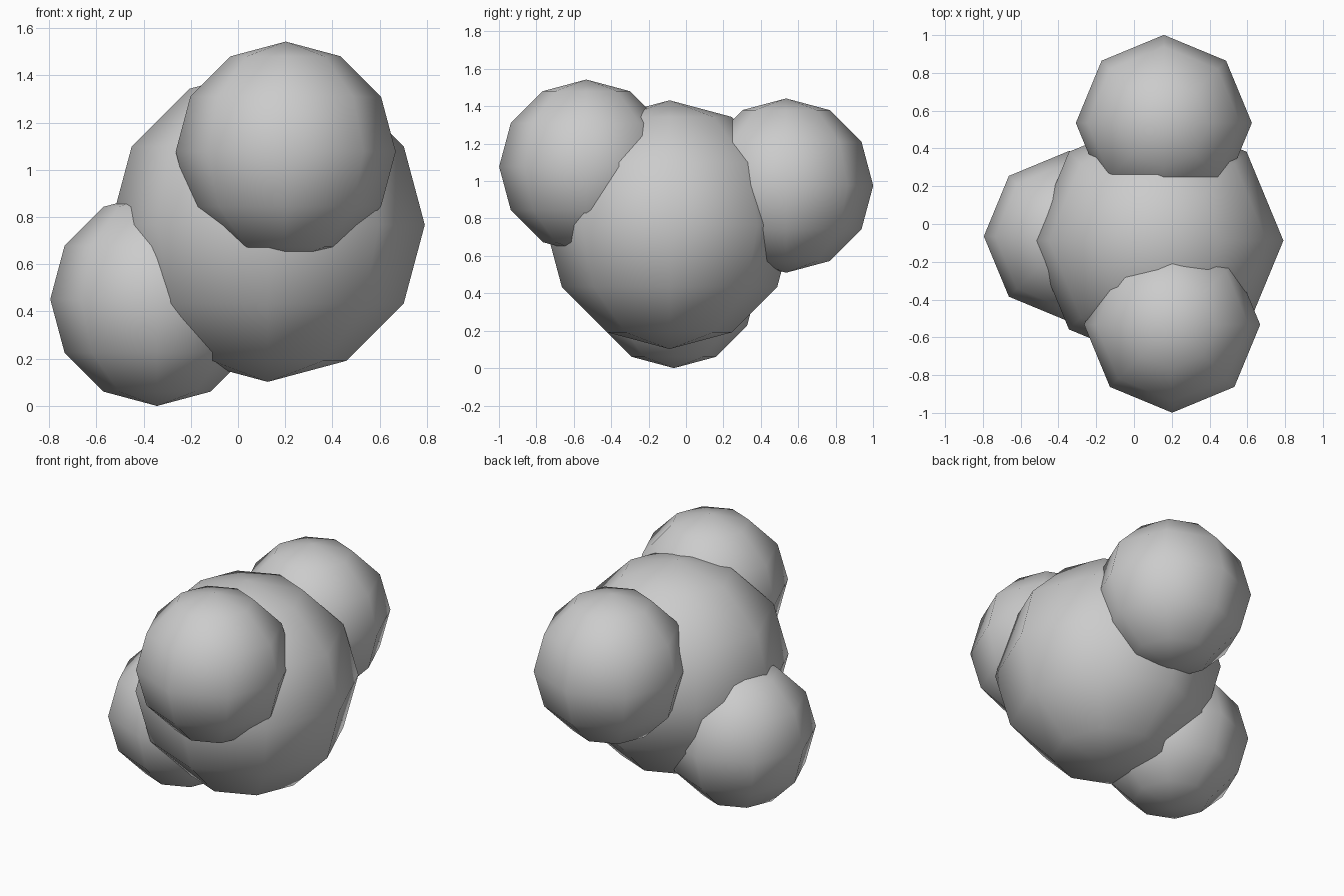
import bpy

cube = bpy.data.objects.get("Cube")
if cube:
    bpy.data.objects.remove(cube, do_unlink=True)

# One plain grey for the whole cluster
grey = bpy.data.materials.new("light_grey")
grey.use_nodes = True
colour = (0.6, 0.6, 0.6, 1)
grey.diffuse_color = colour
grey.node_tree.nodes["Principled BSDF"].inputs["Base Color"].default_value = colour


def ball(name, centre, radius):
    """Low-poly smooth-shaded ball with its poles on z."""
    bpy.ops.mesh.primitive_uv_sphere_add(
        segments=8, ring_count=6, radius=radius, location=centre)
    obj = bpy.context.object
    obj.name = name
    obj.data.materials.append(grey)
    bpy.ops.object.shade_smooth()
    return obj


# Large core with three smaller balls sunk into it
ball("core_ball", (0.126, -0.088, 0.767), 0.665)
ball("front_ball", (0.202, -0.533, 1.077), 0.466)
ball("back_ball", (0.158, 0.535, 0.976), 0.466)
ball("lower_right_ball", (-0.343, -0.065, 0.452), 0.452)
